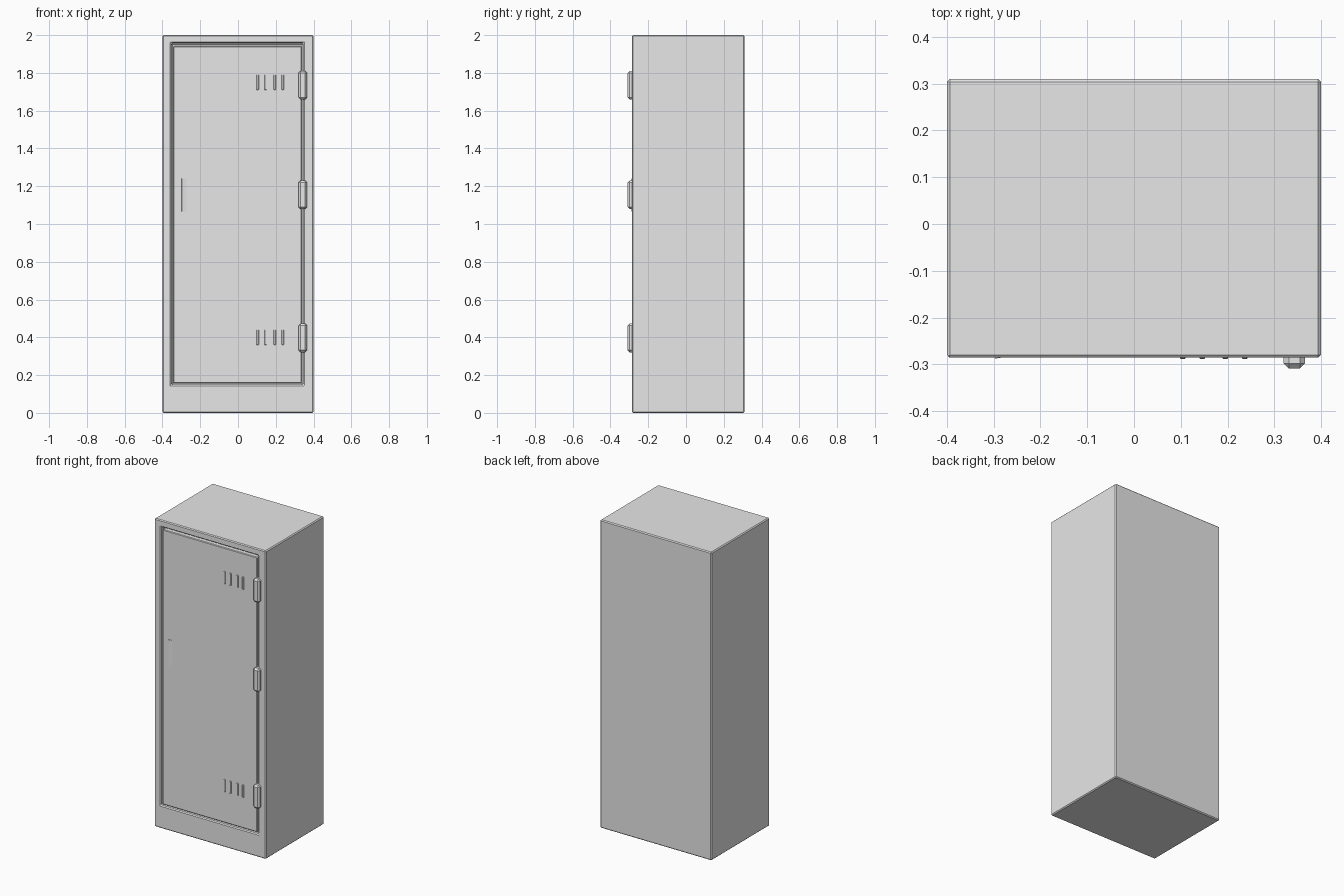
import bpy
import math

old = bpy.data.objects.get("Cube")
if old:
    bpy.data.objects.remove(old, do_unlink=True)

metal = bpy.data.materials.new("grey_metal")
metal.use_nodes = True
metal.diffuse_color = (0.8, 0.8, 0.8, 1)
metal.node_tree.nodes["Principled BSDF"].inputs["Base Color"].default_value = (0.8, 0.8, 0.8, 1)


def box(name, x, y, z, bevel=0.0, turn=0.0):
    """Box spanning the given (low, high) ranges, optionally chamfered and turned about z."""
    spans = (x, y, z)
    bpy.ops.mesh.primitive_cube_add(size=1, location=[sum(s) / 2 for s in spans])
    ob = bpy.context.object
    ob.name = name
    ob.scale = [s[1] - s[0] for s in spans]
    bpy.ops.object.transform_apply(location=False, rotation=False, scale=True)
    ob.rotation_euler.z = math.radians(turn)
    ob.data.materials.append(metal)
    if bevel:
        add_bevel(ob, bevel)
    return ob


def add_bevel(ob, width):
    mod = ob.modifiers.new("chamfer", "BEVEL")
    mod.width = width
    mod.segments = 1
    mod.limit_method = "ANGLE"


# Cabinet with a shallow door recess
cabinet = box("cabinet", (-0.4, 0.4), (-0.286, 0.31), (0, 2))
cutter = box("door_recess_cutter", (-0.353, 0.345), (-0.4, -0.255), (0.149, 1.957))
cutter.hide_render = True
cutter.hide_set(True)
cut = cabinet.modifiers.new("door_recess", "BOOLEAN")
cut.operation = "DIFFERENCE"
cut.object = cutter
add_bevel(cabinet, 0.006)

# Door panel, leaving a narrow gap in the recess
box("door", (-0.343, 0.337), (-0.284, -0.25), (0.158, 1.942), 0.004)

# Hinges on the left edge of the door
for z in (0.397, 1.155, 1.735):
    box("hinge", (0.32, 0.366), (-0.309, -0.26), (z - 0.076, z + 0.076), 0.011)

# Vent louvres, two rows of four
for z in (0.4, 1.75):
    for x in (0.104, 0.146, 0.195, 0.237):
        box("vent_louvre", (x - 0.006, x + 0.006), (-0.289, -0.27), (z - 0.04, z + 0.04), 0.002)

# Handle plate, angled so that its outer edge stands proud
box("handle", (-0.298, -0.272), (-0.286, -0.28), (1.067, 1.24), 0.0, 9)
